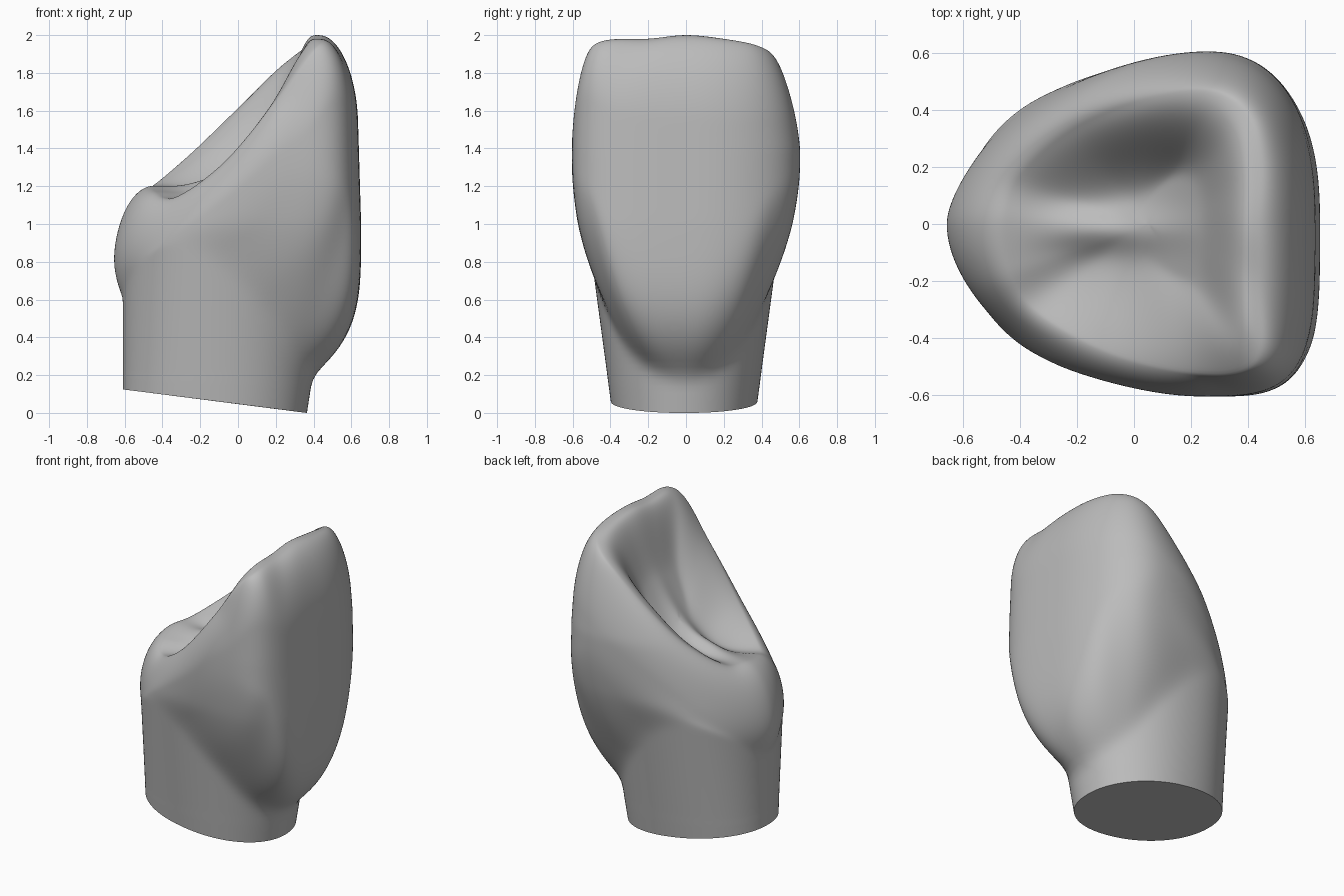
import bpy
import bmesh
from math import sin, cos, pi, sqrt, exp, floor

if "Cube" in bpy.data.objects:
    bpy.data.objects.remove(bpy.data.objects["Cube"], do_unlink=True)

COLS, WALL, BOWL = 160, 90, 36

# Crest of the rim (x, y, z), evenly spaced in angle starting at +x
CREST = [(.43, 0, 2), (.44, .2, 1.98), (.41, .36, 1.95), (.32, .45, 1.9),
         (.19, .47, 1.8), (0, .42, 1.61), (-.22, .32, 1.38), (-.4, .16, 1.22),
         (-.45, 0, 1.2), (-.43, -.16, 1.17), (-.33, -.31, 1.14), (-.08, -.45, 1.32),
         (.19, -.52, 1.64), (.36, -.52, 1.88), (.44, -.44, 1.97), (.43, -.2, 1.98)]
# Neck line from +x to -x: height, how far up the crown swells, how quickly
NECK_SIDE = [(.2, .75, 3.3), (.24, .75, 2.4), (.36, .8, 1.5), (.6, .65, 1.7),
             (.84, .5, 2), (.9, .45, 2.4), (.84, .4, 2.8), (.72, .36, 3), (.61, .33, 3)]
NECK = NECK_SIDE + NECK_SIDE[-2:0:-1]


def loop_curve(points, turn):
    """Smooth closed curve through the points, turn in 0..1."""
    n = len(points)
    i = floor(turn * n)
    t = turn * n - i
    a, b, c, d = (points[(i + k) % n] for k in (-1, 0, 1, 2))
    return [q + t / 2 * (r - p + t * (2 * p - 5 * q + 4 * r - s + t * (3 * (q - r) + s - p)))
            for p, q, r, s in zip(a, b, c, d)]


def mix(a, b, t):
    return a + (b - a) * t


def clamp(t):
    return max(0, min(1, t))


def section(angle, middle, back, front, width, n_back, n_front):
    """Rounded outline, widest at x = middle."""
    c, s = cos(angle), sin(angle)
    reach, n = (front - middle, n_front) if c > 0 else (middle - back, n_back)
    power = 2 / n
    x = middle + reach * abs(c) ** power * (1 if c > 0 else -1)
    y = width * abs(s) ** power * (1 if s > 0 else -1)
    return x, y


def outer(angle, z):
    """Body outline: the root swelling into the crown above the neck line."""
    rise = clamp(z)
    rx, ry = section(angle, -.1, -.61, mix(.365, .52, rise), mix(.38, .515, rise), 2.1, 2.1)
    # The +y side of the crown is rounder and tapers more than the -y side
    n_back, n_front, taper = (1.73, 2.4, .12) if sin(angle) > 0 else (1.93, 3.8, .03)
    width = .605 - taper * max(0, z - 1.4)
    front = .652 - .03 * max(0, z - 1)
    cx, cy = section(angle, .25, -.662, front, width, n_back, n_front)
    neck, reach, power = loop_curve(NECK, angle / (2 * pi))
    w = 1 - (1 - clamp((z - neck) / reach)) ** power
    return mix(rx, cx, w), mix(ry - .01, cy, w)


def wall_point(angle, crest, k):
    """Point on the outside, rounding over into the crest at k = 1."""
    cx, cy, cz = crest
    low = .047 - .127 * outer(angle, .05)[0]
    z = mix(low, cz, sin(k * pi / 2))
    x, y = outer(angle, z)
    s = clamp(1 - (cz - z) / (.29 + .06 * sin(angle) + .16 * cos(angle) ** 2))
    w = 1 - sqrt(1 - s * s)
    return mix(x, cx, w), mix(y, cy, w), z


def bowl_point(angle, crest, f):
    """Point in the hollow, from the crest to the middle of the floor."""
    x, y = mix(crest[0], .05, f), mix(crest[1], 0, f)
    t = clamp(f / mix(.95, .52, (1 + cos(angle)) / 2))
    # Floor climbs to the biting edge, with a low ridge along the middle
    ridge = .09 * exp(-((y + .02) / .075) ** 2) * clamp(.6 - 2 * x)
    base = 1.23 + .3 * x + 2.6 * max(0, x + .1) ** 2
    return x, y, mix(crest[2], base + ridge, t * t * (3 - 2 * t))


# Tooth body: columns of points up the wall and down into the hollow
bm = bmesh.new()
columns = []
for i in range(COLS):
    crest = loop_curve(CREST, i / COLS)
    angle = 2 * pi * i / COLS
    points = [wall_point(angle, crest, k / WALL) for k in range(WALL + 1)]
    points += [bowl_point(angle, crest, k / BOWL) for k in range(1, BOWL)]
    columns.append([bm.verts.new(p) for p in points])
centre = bm.verts.new(bowl_point(0, CREST[0], 1))
for i, a in enumerate(columns):
    b = columns[(i + 1) % COLS]
    for k in range(len(a) - 1):
        bm.faces.new((a[k], b[k], b[k + 1], a[k + 1]))
    bm.faces.new((a[-1], b[-1], centre))

# Soften the neck and the hollow, leaving the cut end alone
soft = [v for c in columns for v in c[5:]] + [centre]
for _ in range(5):
    bmesh.ops.smooth_vert(bm, verts=soft, factor=.5,
                          use_axis_x=True, use_axis_y=True, use_axis_z=True)

# Flat cut end of the root
bm.faces.new([c[0] for c in reversed(columns)])
bm.normal_update()

mesh = bpy.data.meshes.new("tooth")
bm.to_mesh(mesh)
bm.free()
tooth = bpy.data.objects.new("tooth", mesh)
bpy.context.collection.objects.link(tooth)

# One plain grey
grey = bpy.data.materials.new("plain grey")
grey.use_nodes = True
colour = (.5, .5, .5, 1)
grey.diffuse_color = colour
grey.node_tree.nodes["Principled BSDF"].inputs["Base Color"].default_value = colour
mesh.materials.append(grey)

# Smooth surface with a sharp edge round the cut end
bpy.ops.object.select_all(action='DESELECT')
tooth.select_set(True)
bpy.context.view_layer.objects.active = tooth
bpy.ops.object.shade_smooth_by_angle(angle=pi / 4)
